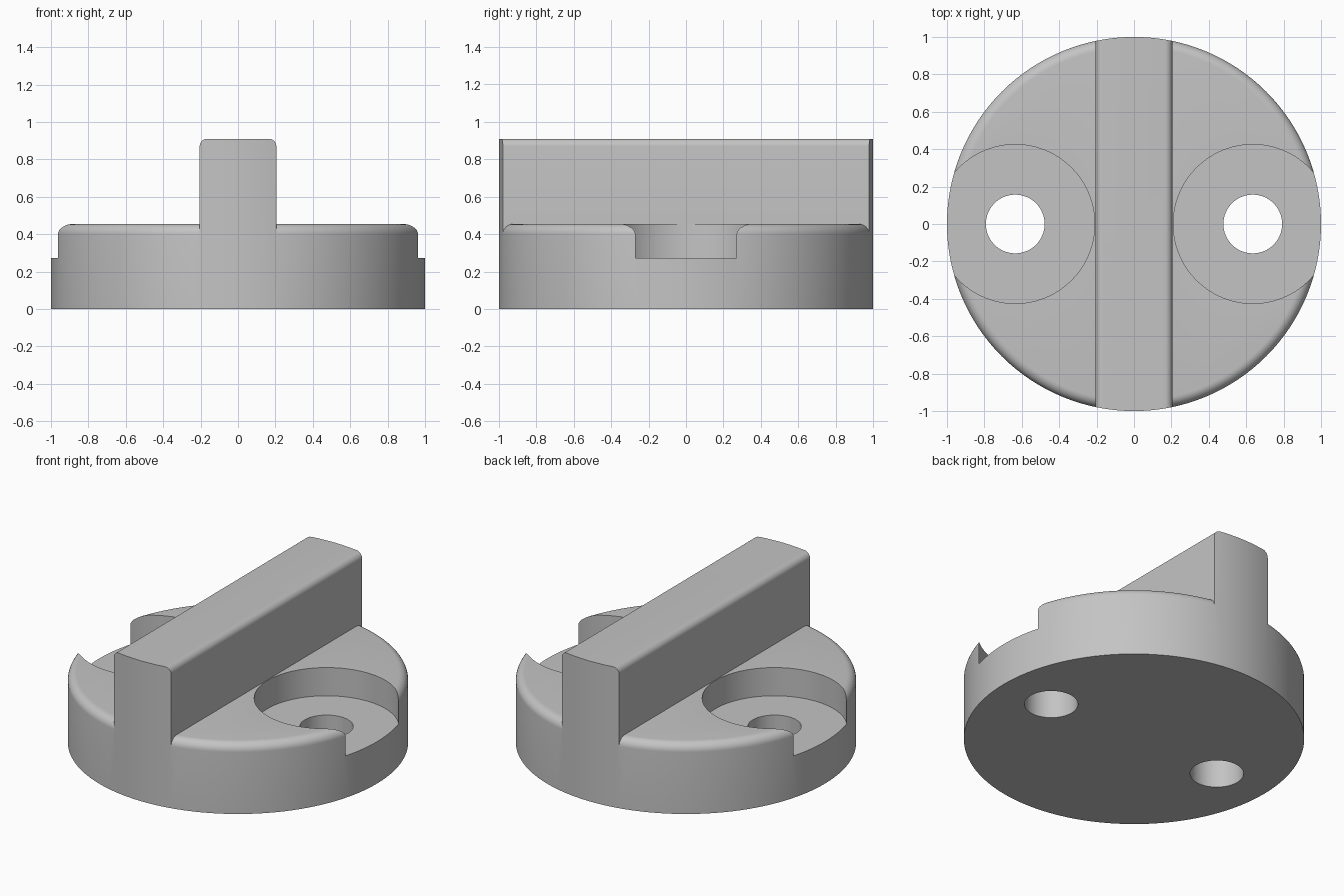
import bpy, bmesh, math

if "Cube" in bpy.data.objects:
    bpy.data.objects.remove(bpy.data.objects["Cube"], do_unlink=True)

SEGMENTS = 128
BASE_TOP, RIB_TOP, POCKET_FLOOR = 0.455, 0.91, 0.272
FILLET, RIB_HALF, RIB_FILLET = 0.055, 0.205, 0.04

grey = bpy.data.materials.new("light grey")
grey.use_nodes = True
colour = (0.55, 0.55, 0.55, 1)
grey.diffuse_color = colour
grey.node_tree.nodes["Principled BSDF"].inputs["Base Color"].default_value = colour


def finish(name, bm):
    bmesh.ops.recalc_face_normals(bm, faces=bm.faces)
    mesh = bpy.data.meshes.new(name)
    bm.to_mesh(mesh)
    bm.free()
    mesh.materials.append(grey)
    obj = bpy.data.objects.new(name, mesh)
    bpy.context.collection.objects.link(obj)
    return obj


def lathe(name, profile, x=0, segments=SEGMENTS):
    """Closed solid of revolution from (radius, z) points."""
    bm = bmesh.new()
    rings = []
    for r, z in profile:
        angles = [math.tau * i / segments for i in range(segments)]
        rings.append([bm.verts.new((x + r * math.cos(a), r * math.sin(a), z)) for a in angles])
    for low, high in zip(rings, rings[1:]):
        for i in range(segments):
            j = (i + 1) % segments
            bm.faces.new((low[i], low[j], high[j], high[i]))
    bm.faces.new(rings[0])
    bm.faces.new(rings[-1])
    return finish(name, bm)


def combine(target, tool, operation):
    mod = target.modifiers.new(operation.lower(), 'BOOLEAN')
    mod.operation, mod.object, mod.solver = operation, tool, 'EXACT'
    bpy.context.view_layer.objects.active = target
    bpy.ops.object.modifier_apply(modifier=mod.name)
    bpy.data.objects.remove(tool, do_unlink=True)


def arc(cx, cz, r, steps=8):
    """Quarter round from outward to upward."""
    turns = [math.pi / 2 * i / steps for i in range(steps + 1)]
    return [(cx + r * math.cos(t), cz + r * math.sin(t)) for t in turns]


# Round base with a softened upper rim
base = lathe("knob_base", [(1, 0)] + arc(1 - FILLET, BASE_TOP - FILLET, FILLET))

# Grip rib: rounded-top bar trimmed to the round outline
half = [(RIB_HALF, 0.2)] + arc(RIB_HALF - RIB_FILLET, RIB_TOP - RIB_FILLET, RIB_FILLET)
outline = half + [(-x, z) for x, z in reversed(half)]
bm = bmesh.new()
front = bm.faces.new([bm.verts.new((x, -1.2, z)) for x, z in outline])
extruded = bmesh.ops.extrude_face_region(bm, geom=[front])["geom"]
bmesh.ops.translate(bm, vec=(0, 2.4, 0),
                    verts=[v for v in extruded if isinstance(v, bmesh.types.BMVert)])
rib = finish("grip_rib", bm)
combine(rib, lathe("rib_trim", [(1, 0), (1, 1.2)]), 'INTERSECT')
combine(base, rib, 'UNION')

# Counterbored screw holes on both sides
for side in (-1, 1):
    x = side * 0.635
    combine(base, lathe("pocket_cutter", [(0.425, POCKET_FLOOR), (0.425, 0.7)], x, 96), 'DIFFERENCE')
    combine(base, lathe("hole_cutter", [(0.157, -0.2), (0.157, 0.7)], x, 64), 'DIFFERENCE')

# Smooth curved surfaces, keep crisp edges
bpy.ops.object.select_all(action='DESELECT')
base.select_set(True)
bpy.context.view_layer.objects.active = base
bpy.ops.object.shade_smooth_by_angle(angle=math.radians(30))
